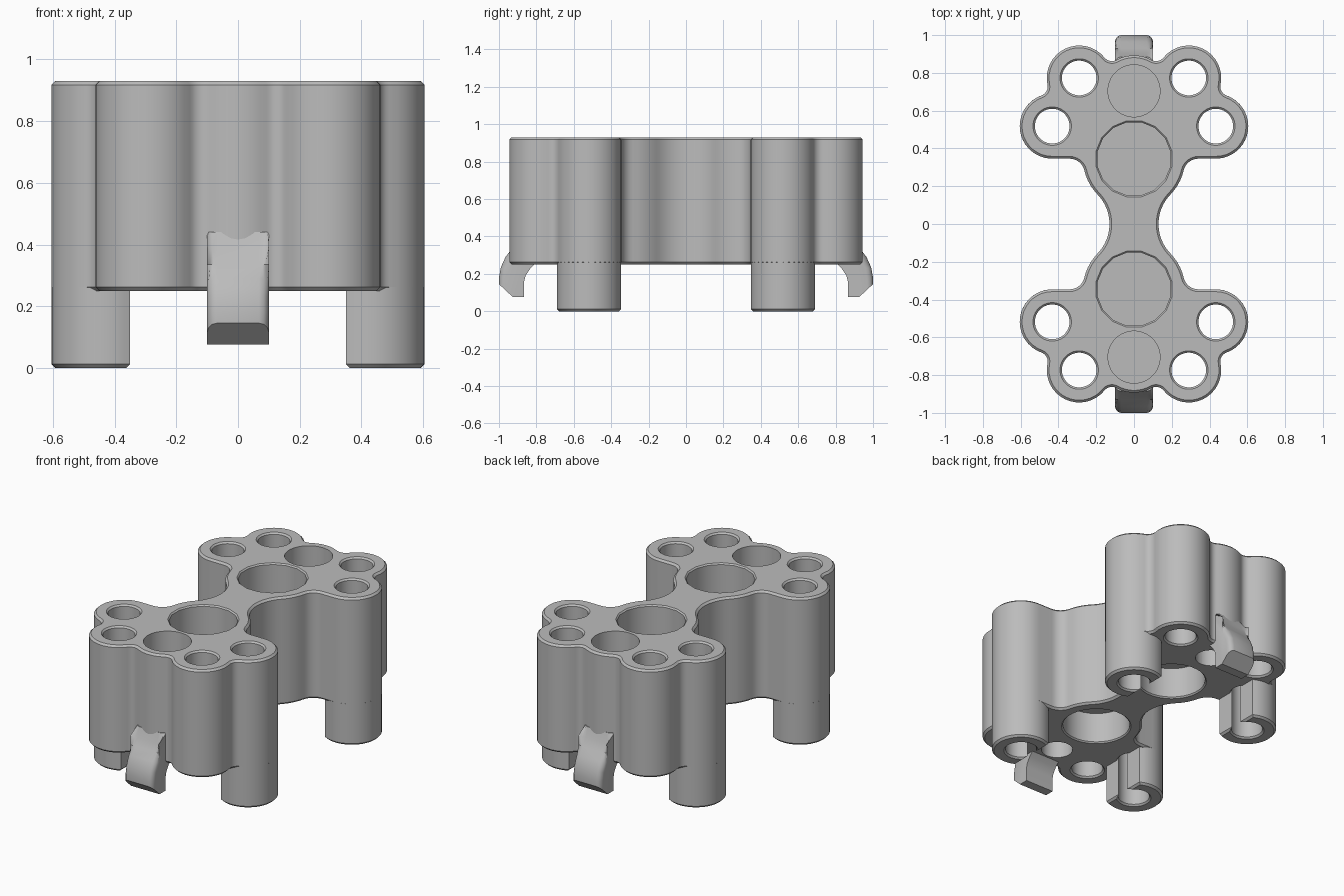
import bpy, bmesh
from math import cos, sin, pi, atan2, acos, sqrt
from mathutils import Vector

if "Cube" in bpy.data.objects:
    bpy.data.objects.remove(bpy.data.objects["Cube"])

grey = bpy.data.materials.new("light_grey")
grey.use_nodes = True
grey.diffuse_color = (0.5, 0.5, 0.5, 1)
grey.node_tree.nodes["Principled BSDF"].inputs["Base Color"].default_value = (0.5, 0.5, 0.5, 1)

TOP, BASE, CH = 0.93, 0.25, 0.012
LOBE = 0.172
SIDE, CORNER = Vector((0.433, 0.518)), Vector((0.29, 0.773))
WELL, MID = Vector((0, 0.345)), Vector((0, 0.705))


def make(name, bm):
    bmesh.ops.recalc_face_normals(bm, faces=bm.faces)
    mesh = bpy.data.meshes.new(name)
    bm.to_mesh(mesh)
    bm.free()
    mesh.materials.append(grey)
    obj = bpy.data.objects.new(name, mesh)
    bpy.context.collection.objects.link(obj)
    return obj


def loft(bm, rings):
    """Skin a stack of matching rings and cap both ends."""
    vs = [[bm.verts.new(p) for p in ring] for ring in rings]
    n = len(vs[0])
    for a, b in zip(vs, vs[1:]):
        for i in range(n):
            bm.faces.new((a[i], a[(i + 1) % n], b[(i + 1) % n], b[i]))
    bm.faces.new(vs[0][::-1])
    bm.faces.new(vs[-1])


def arc(c, r, a, b, n):
    return [Vector((c.x + r * cos(a + (b - a) * i / n), c.y + r * sin(a + (b - a) * i / n)))
            for i in range(n + 1)]


def angle(a, b):
    d = b - a
    return atan2(d.y, d.x)


def fillet_centre(a, ra, b, rb, r):
    """Centre of a concave fillet touching two circles, on their outer side."""
    d = b - a
    u = d.normalized()
    p, q = ra + r, rb + r
    t = (p * p - q * q + d.length_squared) / (2 * d.length)
    return a + u * t + Vector((u.y, -u.x)) * sqrt(p * p - t * t)


def outline(inset):
    """Body outline: one quarter of tangent arcs, mirrored twice."""
    fr, well_r, mid_r = 0.05, 0.27, 0.188
    waist = Vector((0.355, 0))
    notch_y = SIDE.y - LOBE - 0.08
    notch = Vector((sqrt((well_r + 0.08) ** 2 - (notch_y - WELL.y) ** 2), notch_y))
    f1 = fillet_centre(SIDE, LOBE, CORNER, LOBE, fr)
    f2 = fillet_centre(CORNER, LOBE, MID, mid_r, fr)
    q = arc(waist, 0.225 + inset, pi, angle(waist, WELL), 8)
    q += arc(WELL, well_r - inset, angle(WELL, waist), angle(WELL, notch), 5)[1:]
    q += arc(notch, 0.08 + inset, angle(notch, WELL), pi / 2, 6)[1:]
    q += arc(SIDE, LOBE - inset, -pi / 2, angle(SIDE, f1), 16)
    q += arc(f1, fr + inset, angle(f1, SIDE) + 2 * pi, angle(f1, CORNER) % (2 * pi), 6)[1:]
    q += arc(CORNER, LOBE - inset, angle(CORNER, f1), angle(CORNER, f2), 16)[1:]
    q += arc(f2, fr + inset, angle(f2, CORNER) % (2 * pi), angle(f2, MID) % (2 * pi), 6)[1:]
    q += arc(MID, mid_r - inset, angle(MID, f2), pi / 2, 4)[1:]
    half = q + [Vector((-p.x, p.y)) for p in q[-2::-1]]
    return half + [Vector((p.x, -p.y)) for p in half[-2:0:-1]]


def leg_outline(inset):
    """Round leg with a flat inner side."""
    r = LOBE - inset
    a = acos((0.35 + inset - SIDE.x) / r)
    return arc(SIDE, r, -a, a, 28)


def chamfered(bm, shape, z0, z1, top):
    levels = [(CH, z0), (0, z0 + CH)] + ([(0, z1 - CH), (CH, z1)] if top else [(0, z1)])
    loft(bm, [[(p.x, p.y, z) for p in shape(d)] for d, z in levels])


def turned(bm, c, profile, sides):
    loft(bm, [[(c.x + r * cos(2 * pi * (i + .5) / sides), c.y + r * sin(2 * pi * (i + .5) / sides), z)
               for i in range(sides)] for r, z in profile])


def flip(bm, sx, sy):
    bmesh.ops.scale(bm, vec=(sx, sy, 1), verts=bm.verts)


def through(r, z0, z1, e):
    """Cutter profile with flared mouths at z0 and z1."""
    return [(r + 2 * e, z0 - e), (r, z0 + e), (r, z1 - e), (r + 2 * e, z1 + e)]


def cut(obj, cutter):
    mod = obj.modifiers.new("holes", "BOOLEAN")
    mod.operation, mod.solver, mod.object = "DIFFERENCE", "EXACT", cutter
    bpy.context.view_layer.objects.active = obj
    bpy.ops.object.modifier_apply(modifier=mod.name)
    bpy.data.objects.remove(cutter)


# Body with open tubes and blind wells
bm = bmesh.new()
chamfered(bm, outline, BASE, TOP, True)
body = make("body", bm)
bm = bmesh.new()
for sy in (1, -1):
    for sx in (1, -1):
        for c in (SIDE, CORNER):
            turned(bm, Vector((c.x * sx, c.y * sy)), through(0.092, BASE, TOP, 0.01), 32)
    well, mid = WELL * sy, MID * sy
    turned(bm, well, [(0.197, 0.5), (0.197, TOP - .008), (0.213, TOP + .008)], 16)
    turned(bm, well, [(0.213, BASE - .008), (0.197, BASE + .008), (0.197, 0.45)], 32)
    turned(bm, mid, [(0.138, 0.5), (0.138, TOP + .01)], 32)
    turned(bm, mid, [(0.092, BASE - .01), (0.092, 0.45)], 32)
cut(body, make("hole_cutter", bm))
parts = [body]

# Four hollow legs
for sy, end in ((-1, "front"), (1, "back")):
    for sx, side in ((1, "left"), (-1, "right")):
        bm = bmesh.new()
        chamfered(bm, leg_outline, 0, BASE + CH, False)
        flip(bm, sx, sy)
        leg = make(f"{end}_{side}_leg", bm)
        bm = bmesh.new()
        turned(bm, SIDE, through(0.092, 0, BASE + 0.1, 0.01), 32)
        flip(bm, sx, sy)
        cut(leg, make("leg_cutter", bm))
        parts.append(leg)

# Hooks at both ends
hook_side = [(.80, .26), (.835, .225), (.858, .19), (.865, .16), (.865, .075), (.925, .075),
             (1, .145), (1, .18), (.99, .235), (.965, .29), (.93, .335), (.905, .38), (.885, .44),
             (.82, .44)]
for sy, end in ((-1, "front"), (1, "back")):
    bm = bmesh.new()
    loft(bm, [[(x, y, z) for y, z in hook_side] for x in (-0.1, 0.1)])
    rim = [e for e in bm.edges if abs(e.verts[0].co.x - e.verts[1].co.x) < 1e-5
           and all(v.co.y > 0.88 and v.co.z > 0.1 for v in e.verts)]
    bmesh.ops.bevel(bm, geom=rim, offset=0.032, segments=3, profile=0.5, affect="EDGES")
    flip(bm, 1, sy)
    parts.append(make(f"{end}_hook", bm))

# Smooth curved walls, keep crisp edges
bpy.ops.object.select_all(action="DESELECT")
for p in parts:
    p.select_set(True)
bpy.context.view_layer.objects.active = body
bpy.ops.object.shade_smooth_by_angle(angle=0.55)
